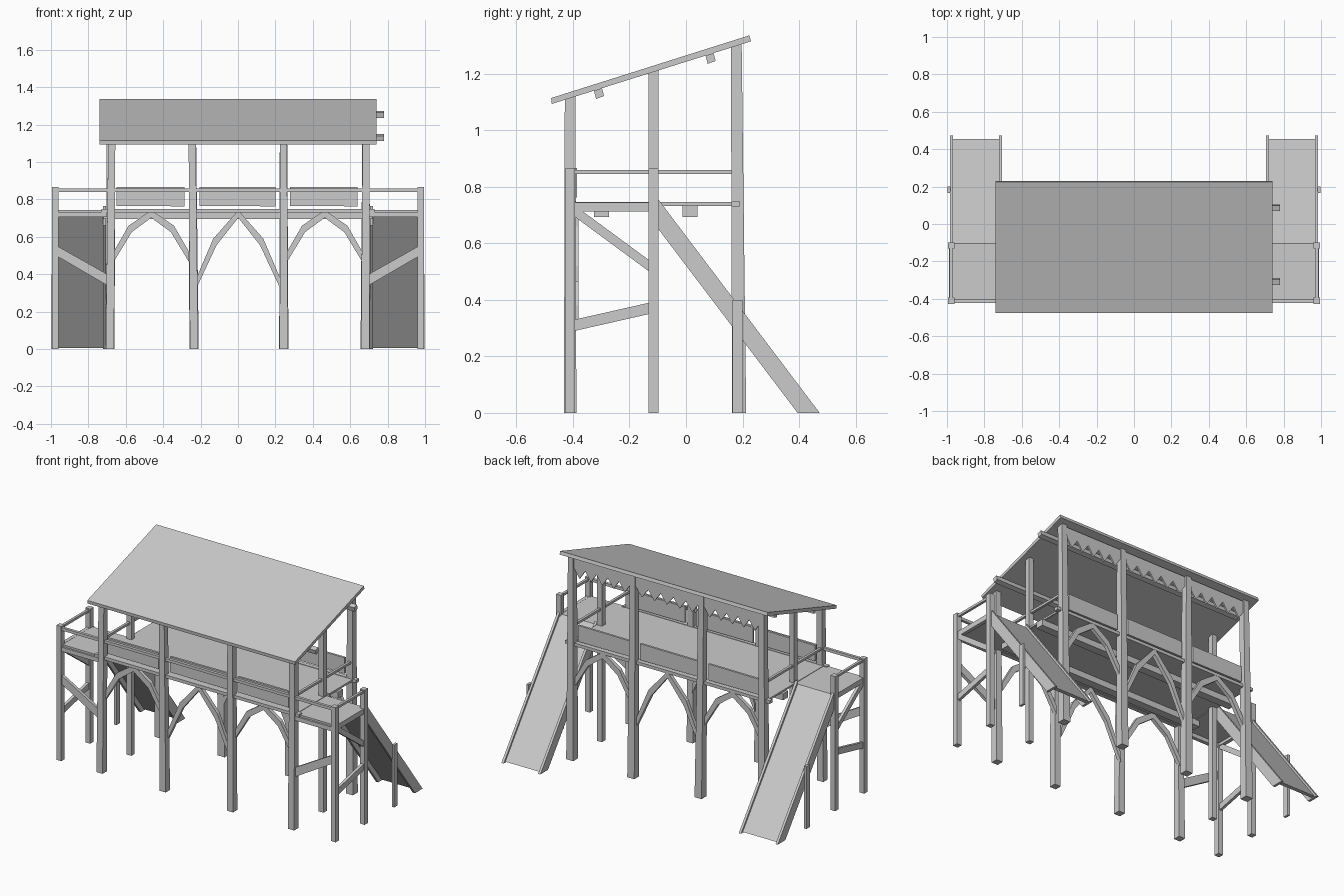
import bpy, bmesh, math
from mathutils import Vector

if "Cube" in bpy.data.objects:
    bpy.data.objects.remove(bpy.data.objects["Cube"])


def make(name, bm):
    bmesh.ops.recalc_face_normals(bm, faces=bm.faces)
    me = bpy.data.meshes.new(name)
    bm.to_mesh(me)
    bm.free()
    ob = bpy.data.objects.new(name, me)
    bpy.context.collection.objects.link(ob)
    return ob


def box(name, x0, x1, y0, y1, z0, z1):
    bm = bmesh.new()
    bmesh.ops.create_cube(bm, size=1)
    for v in bm.verts:
        v.co = (x1 if v.co.x > 0 else x0, y1 if v.co.y > 0 else y0, z1 if v.co.z > 0 else z0)
    return make(name, bm)


def prism(name, pts, axis, a, b):
    """Extrude a 2D outline: axis 'x' takes (y, z) points, axis 'y' takes (x, z) points."""
    bm = bmesh.new()
    place = (lambda p, t: (t, p[0], p[1])) if axis == 'x' else (lambda p, t: (p[0], t, p[1]))
    face = bm.faces.new([bm.verts.new(place(p, a)) for p in pts])
    ext = bmesh.ops.extrude_face_region(bm, geom=[face])
    move = Vector((b - a, 0, 0) if axis == 'x' else (0, b - a, 0))
    bmesh.ops.translate(bm, vec=move, verts=[v for v in ext['geom'] if isinstance(v, bmesh.types.BMVert)])
    return make(name, bm)


def post(name, bottom, top, height, wb=0.042, wt=0.036, slope=0.0):
    """Slightly tapered, leaning post; slope tilts its top to follow the roof."""
    bm = bmesh.new()
    bmesh.ops.create_cube(bm, size=1)
    for v in bm.verts:
        up = v.co.z > 0
        c, w = (top, wt) if up else (bottom, wb)
        dy = v.co.y * w
        v.co = (c[0] + v.co.x * w, c[1] + dy, height + slope * dy if up else 0)
    return make(name, bm)


SLOPE = 0.22 / 0.70
def roof_z(y):
    return 1.095 + (y + 0.47) * SLOPE


# Main posts: front and back rows plus the two middle side posts
for i, (xb, xt) in enumerate([(-0.685, -0.675), (-0.235, -0.245), (0.245, 0.243), (0.68, 0.685)]):
    post("front_post_%d" % i, (xb, -0.41), (xt, -0.41), roof_z(-0.41), 0.044, 0.038, SLOPE)
    post("back_post_%d" % i, (xb, 0.188), (xt, 0.178), roof_z(0.178), 0.05, 0.038, SLOPE)
for s in (-1, 1):
    post("middle_post", (s * 0.685, -0.115), (s * 0.685, -0.115), roof_z(-0.115), 0.034, 0.034, SLOPE)

# Sloping roof with two purlins
y0, y1 = -0.475, 0.23
prism("roof", [(y0, roof_z(y0)), (y1, roof_z(y1)), (y1 - 0.006, roof_z(y1) + 0.021),
               (y0 - 0.002, roof_z(y0) + 0.021)], 'x', -0.74, 0.74)
for y in (-0.31, 0.085):
    z = roof_z(y)
    prism("roof_purlin", [(y - 0.016, z - 0.005), (y + 0.013, z + 0.004),
                          (y + 0.02, z - 0.024), (y - 0.008, z - 0.034)], 'x', -0.70, 0.78)

# Deck, its edge beams and joists
box("deck", -0.70, 0.70, -0.40, 0.17, 0.733, 0.747)
for y in (-0.405, 0.175):
    box("deck_edge_beam", -0.73, 0.73, y - 0.014, y + 0.014, 0.730, 0.750)
box("deck_joist", -0.72, 0.72, -0.012, 0.04, 0.694, 0.735)
box("deck_joist", -0.72, 0.72, -0.325, -0.272, 0.694, 0.735)

# Bays: low wall panels, arched braces and zigzag valances
for i, (xa, xb, drop) in enumerate([(-0.665, -0.262, 0.52), (-0.222, 0.225, 0.38), (0.262, 0.665, 0.52)]):
    c, h = (xa + xb) / 2, (xb - xa) / 2
    for name, y in (("front", -0.392), ("back", 0.176)):
        prism(name + "_panel", [(c - h + 0.015, 0.765), (c + h - 0.025, 0.763),
                                (c + h - 0.025, 0.867), (c - h + 0.015, 0.865)], 'y', y - 0.007, y + 0.007)
        zm = (drop + 0.80) / 2
        pts = [(-h, drop), (-h * 0.60, zm), (0, 0.742), (h * 0.60, zm), (h, drop),
               (h, drop - 0.055), (h * 0.52, zm - 0.035), (0, 0.702), (-h * 0.52, zm - 0.035), (-h, drop - 0.055)]
        prism(name + "_arch_brace", [(c + p, q) for p, q in pts], 'y', y - 0.012, y + 0.012)
    n = 5
    teeth = [(xa + (xb - xa) * k / (2 * n), 1.175 if k % 2 else 1.235) for k in range(2 * n + 1)]
    prism("valance", [(xb, 1.295), (xa, 1.295)] + teeth, 'y', 0.182, 0.192)

# Long front handrail
box("front_handrail", -0.98, 0.98, -0.422, -0.404, 0.840, 0.858)

for s in (-1, 1):
    def sbox(name, xa, xb, *r):
        box(name, min(s * xa, s * xb), max(s * xa, s * xb), *r)

    # Side platform with posts, beams and handrails
    sbox("side_platform", 0.69, 0.98, -0.41, -0.105, 0.730, 0.744)
    for y in (-0.41, -0.115):
        post("platform_post", (s * 0.978, y), (s * 0.978, y), 0.867, 0.034, 0.034)
        sbox("platform_beam", 0.70, 0.97, y - 0.012, y + 0.012, 0.705, 0.732)
    sbox("platform_side_beam", 0.965, 0.988, -0.40, -0.125, 0.712, 0.745)
    sbox("side_handrail", 0.97, 0.986, -0.40, -0.125, 0.845, 0.860)
    sbox("deck_side_rail", 0.677, 0.693, -0.40, 0.17, 0.845, 0.860)
    sbox("deck_side_beam", 0.677, 0.705, -0.40, 0.17, 0.735, 0.747)

    # Diagonal braces
    prism("front_diagonal", [(s * 0.965, 0.55), (s * 0.965, 0.495), (s * 0.69, 0.335), (s * 0.69, 0.395)],
          'y', -0.42, -0.40)
    prism("side_brace_low", [(-0.395, 0.33), (-0.395, 0.29), (-0.13, 0.35), (-0.13, 0.39)],
          'x', s * 0.97, s * 0.988)
    prism("side_brace_high", [(-0.395, 0.735), (-0.395, 0.695), (-0.13, 0.50), (-0.13, 0.54)],
          'x', s * 0.97, s * 0.988)

    # Slide: bed between two side boards, with a short support post
    prism("slide_bed", [(-0.105, 0.744), (0.455, 0.005), (0.43, 0.005), (-0.105, 0.712)],
          'x', s * 0.715, s * 0.98)
    for x in (0.707, 0.969):
        prism("slide_side", [(-0.105, 0.765), (0.473, 0.0), (0.395, 0.0), (-0.105, 0.66)],
              'x', s * x, s * (x + 0.016))
    sbox("slide_support", 0.982, 0.998, 0.165, 0.20, 0.0, 0.40)
